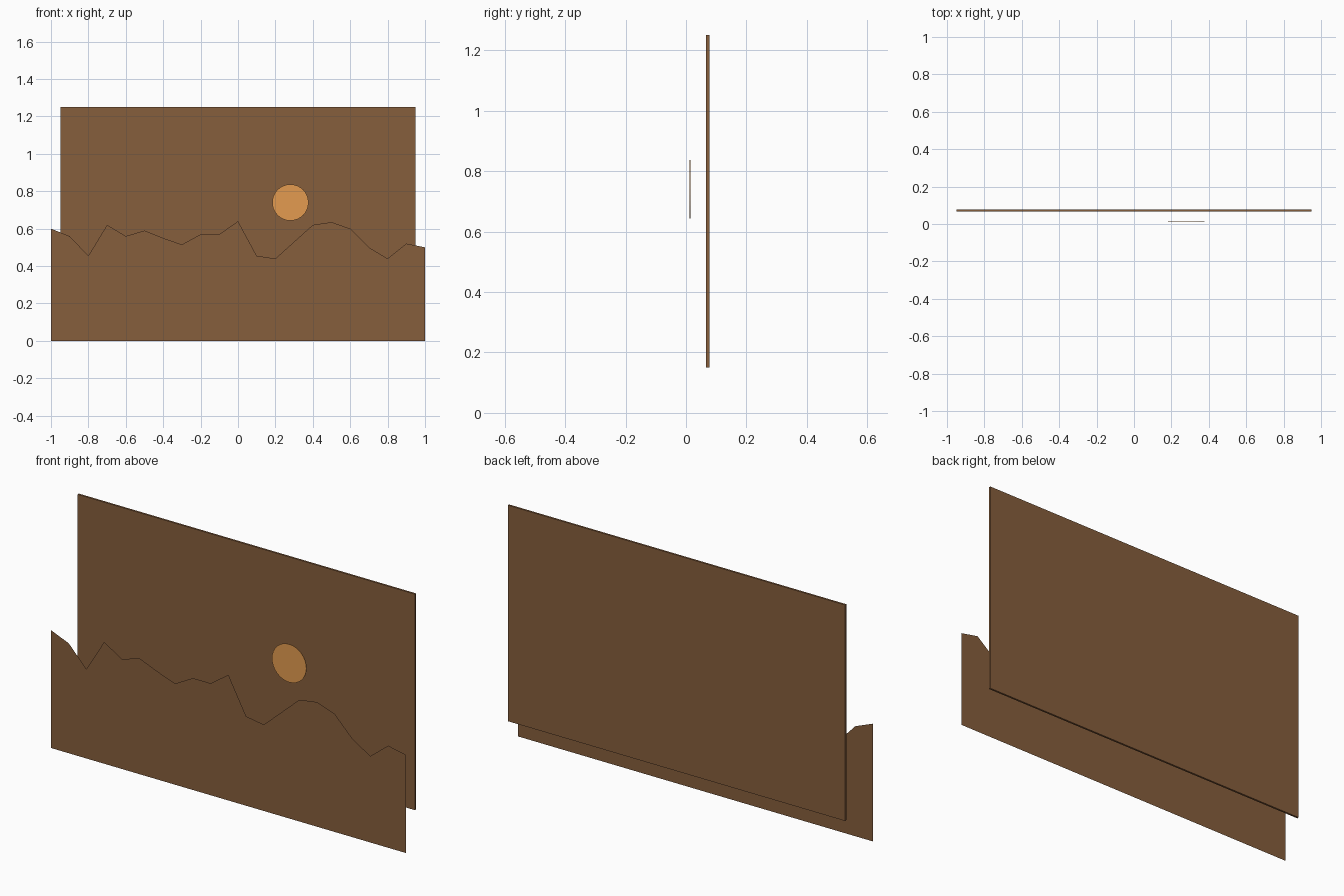
import bpy
import bmesh
from math import pi
from mathutils import Matrix, Vector

cube = bpy.data.objects.get("Cube")
if cube:
    bpy.data.objects.remove(cube, do_unlink=True)


def make_material(name, rgb):
    mat = bpy.data.materials.new(name)
    mat.use_nodes = True
    color = (*rgb, 1)
    mat.diffuse_color = color
    shader = next(n for n in mat.node_tree.nodes if n.type == "BSDF_PRINCIPLED")
    shader.inputs["Base Color"].default_value = color
    return mat


def add_object(name, bm, mat):
    mesh = bpy.data.meshes.new(name)
    bm.to_mesh(mesh)
    bm.free()
    mesh.materials.append(mat)
    obj = bpy.data.objects.new(name, mesh)
    bpy.context.collection.objects.link(obj)
    return obj


brown = make_material("wood brown", (0.24, 0.112, 0.045))
orange = make_material("sun orange", (0.77, 0.33, 0.08))

# Back board: a thin upright panel
bm = bmesh.new()
bmesh.ops.create_cube(bm, size=1)
bmesh.ops.scale(bm, vec=Vector((1.9, 0.01, 1.1)), verts=bm.verts)
bmesh.ops.translate(bm, vec=Vector((0, 0.072, 0.7)), verts=bm.verts)
add_object("back_board", bm, brown)

# Mountain ridge: a flat sheet with a jagged skyline, facing the front
skyline = [0.6, 0.56, 0.455, 0.62, 0.56, 0.59, 0.55, 0.515, 0.57, 0.57, 0.64,
           0.455, 0.44, 0.53, 0.62, 0.635, 0.6, 0.5, 0.44, 0.52, 0.5]
bm = bmesh.new()
columns = []
for i, height in enumerate(skyline):
    x = 2 * i / (len(skyline) - 1) - 1
    columns.append([bm.verts.new((x, -0.077, z)) for z in (0, height)])
for (low_a, top_a), (low_b, top_b) in zip(columns, columns[1:]):
    bm.faces.new((low_a, low_b, top_b, top_a))
add_object("mountain_ridge", bm, brown)

# Sun: a thin disc floating between ridge and board
bm = bmesh.new()
bmesh.ops.create_cone(
    bm, cap_ends=True, segments=32, radius1=0.097, radius2=0.097, depth=0.003,
    matrix=Matrix.Translation((0.28, 0.013, 0.74)) @ Matrix.Rotation(pi / 2, 4, "X"))
add_object("sun_disc", bm, orange)
